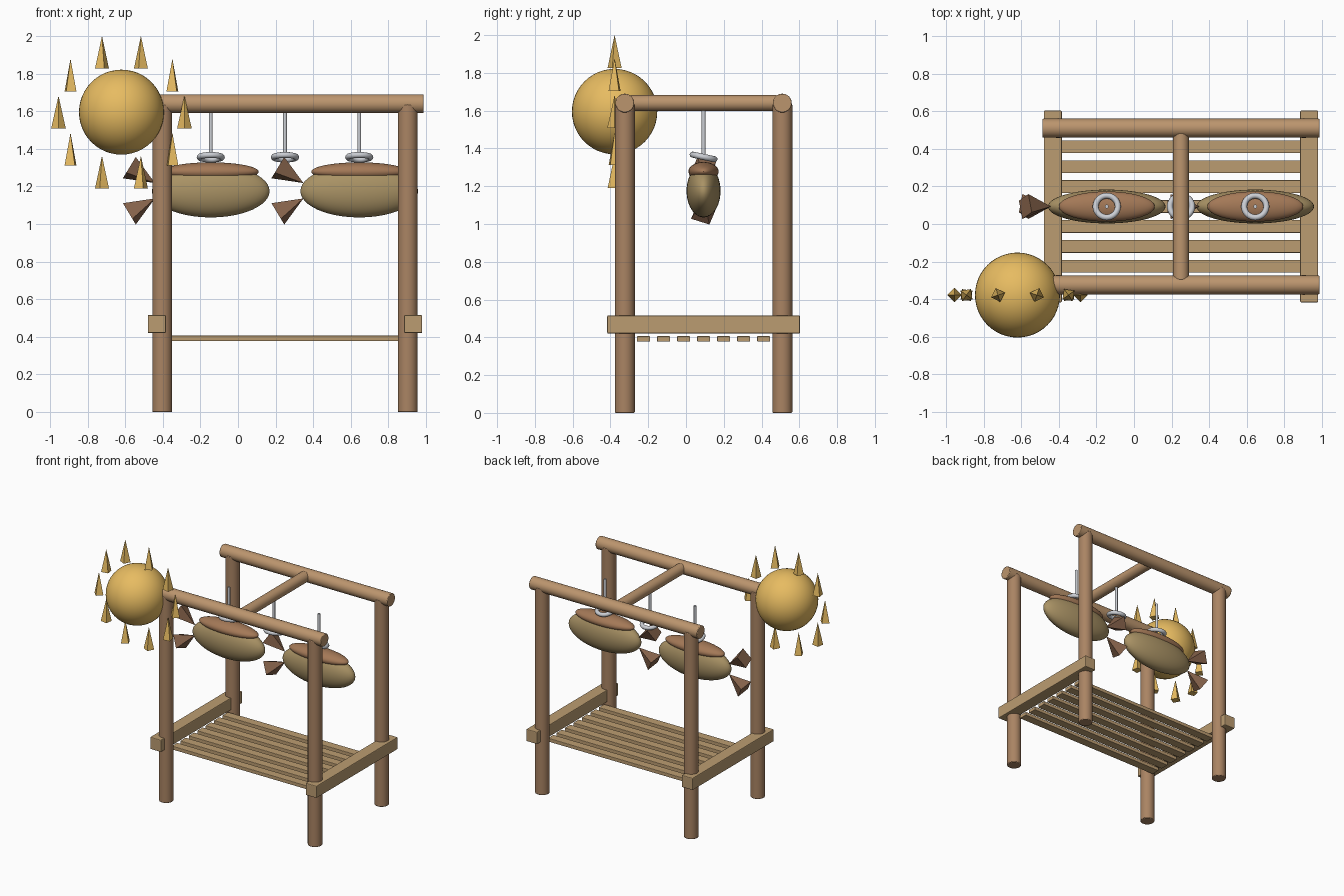
import bpy
from math import radians, sin, cos, pi, atan2
from mathutils import Vector, Matrix

if "Cube" in bpy.data.objects:
    bpy.data.objects.remove(bpy.data.objects["Cube"])


def material(name, rgb):
    m = bpy.data.materials.new(name)
    m.diffuse_color = (*rgb, 1)
    m.use_nodes = True
    m.node_tree.nodes["Principled BSDF"].inputs["Base Color"].default_value = m.diffuse_color
    return m


POST = material("post_wood", (0.40, 0.23, 0.125))
BEAM = material("beam_wood", (0.50, 0.30, 0.155))
PLANK = material("plank_wood", (0.50, 0.335, 0.165))
FLESH = material("fish_skin", (0.40, 0.29, 0.13))
BACK = material("fish_back", (0.37, 0.19, 0.095))
FIN = material("fish_fin", (0.24, 0.125, 0.07))
STEEL = material("steel", (0.60, 0.62, 0.66))
GOLD = material("gold", (0.80, 0.50, 0.12))


def finish(name, mat, smooth=True, bevel=0):
    o = bpy.context.object
    o.name = name
    o.data.materials.append(mat)
    if smooth:
        bpy.ops.object.shade_smooth_by_angle(angle=radians(35))
    if bevel:
        b = o.modifiers.new("bevel", 'BEVEL')
        b.width, b.segments, b.limit_method = bevel, 2, 'ANGLE'
    return o


def rod(name, a, b, r, mat, bevel=0):
    a, b = Vector(a), Vector(b)
    bpy.ops.mesh.primitive_cylinder_add(vertices=32, radius=r, depth=(b - a).length,
                                        location=(a + b) / 2,
                                        rotation=(b - a).to_track_quat('Z', 'Y').to_euler())
    return finish(name, mat, True, bevel)


def box(name, loc, size, mat, bevel):
    bpy.ops.mesh.primitive_cube_add(size=1, location=loc)
    bpy.context.object.scale = size
    bpy.ops.object.transform_apply(location=False, rotation=False, scale=True)
    return finish(name, mat, False, bevel)


def ellipsoid(name, loc, radii, mat):
    bpy.ops.mesh.primitive_uv_sphere_add(segments=48, ring_count=24, radius=1, location=loc)
    bpy.context.object.scale = radii
    bpy.ops.object.transform_apply(location=False, rotation=False, scale=True)
    return finish(name, mat)


CX, CY = 0.25, 0.093          # centre of the rack
HX, HY = 0.653, 0.417         # half spacing of the posts

# posts and side rails
for sx, side in ((-1, "left"), (1, "right")):
    for sy, end in ((-1, "front"), (1, "back")):
        x, y = CX + sx * HX, CY + sy * HY
        rod(f"{end}_{side}_post", (x, y, 0), (x, y, 1.635), 0.053, POST, 0.005)
    box(f"{side}_rail", (CX + sx * 0.682, CY, 0.468), (0.096, 1.02, 0.096), PLANK, 0.006)

# top beams and the cross pole
for sy, end in ((-1, "front"), (1, "back")):
    y = CY + sy * HY
    rod(f"{end}_beam", (CX - 0.737, y, 1.64), (CX + 0.737, y, 1.64), 0.05, BEAM, 0.005)
rod("cross_pole", (CX, CY - 0.39, 1.64), (CX, CY + 0.39, 1.64), 0.042, BEAM, 0.004)

# shelf slats
for i in range(7):
    box(f"slat_{i + 1}", (CX, CY + (i - 3) * 0.106, 0.392), (1.30, 0.068, 0.028), PLANK, 0.003)

# hanging hooks
for i in range(3):
    x = CX + (i - 1) * 0.395
    rod(f"hook_rod_{i + 1}", (x, CY, 1.36), (x, CY, 1.60), 0.01, STEEL)
    bpy.ops.mesh.primitive_torus_add(major_radius=0.059, minor_radius=0.016, major_segments=40,
                                     minor_segments=12, location=(x, CY, 1.355),
                                     rotation=(radians(-12), 0, 0))
    finish(f"hook_ring_{i + 1}", STEEL)

# fish with a dark back and a forked tail
for i, x in enumerate((CX - 0.395, CX + 0.395), 1):
    ellipsoid(f"fish_body_{i}", (x, CY, 1.175), (0.313, 0.09, 0.14), FLESH)
    ellipsoid(f"fish_back_{i}", (x, CY, 1.278), (0.255, 0.08, 0.05), BACK)
    for s, part in ((1, "upper"), (-1, "lower")):
        base = Vector((x - 0.433, CY, 1.177 + s * 0.123))
        tip = Vector((x - 0.297, CY, 1.177 + s * 0.041))
        axis = tip - base
        bpy.ops.mesh.primitive_cone_add(vertices=4, radius1=0.073, depth=axis.length)
        turn = Matrix.Rotation(atan2(axis.x, axis.z), 4, 'Y') @ Matrix.Rotation(radians(25), 4, 'Z')
        bpy.context.object.matrix_world = Matrix.Translation((base + tip) / 2) @ turn
        finish(f"{part}_tail_fin_{i}", FIN, False)

# sun and its ring of spikes
SUN = Vector((-0.62, -0.378, 1.595))
ellipsoid("sun", SUN, (0.226, 0.226, 0.226), GOLD)
for k in range(10):
    a = k * pi / 5
    bpy.ops.mesh.primitive_cone_add(vertices=4, radius1=0.039, depth=0.174, rotation=(0, 0, a),
                                    location=SUN + Vector((cos(a), 0, sin(a))) * 0.335)
    finish(f"sun_spike_{k + 1}", GOLD, False)
